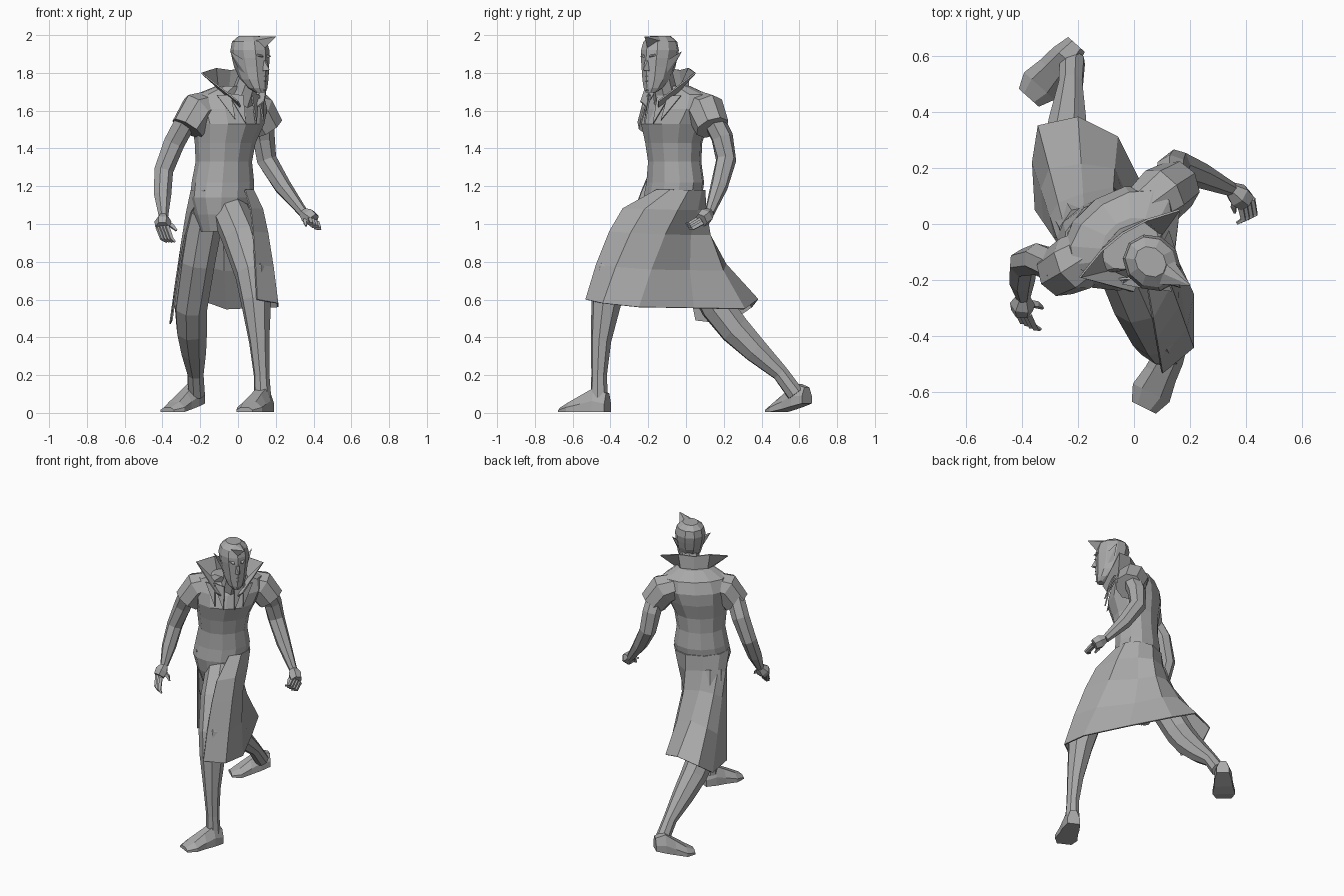
import bpy, bmesh
from math import sin, cos, radians, pi
from mathutils import Vector

if "Cube" in bpy.data.objects:
    bpy.data.objects.remove(bpy.data.objects["Cube"])

grey = bpy.data.materials.new("plain grey")
grey.use_nodes = True
grey.diffuse_color = (0.4, 0.4, 0.4, 1)
grey.node_tree.nodes["Principled BSDF"].inputs["Base Color"].default_value = (0.4, 0.4, 0.4, 1)


def rings_object(name, rings, closed=True, thick=0):
    """Skin a list of point rings (or open strips) with flat quads."""
    bm = bmesh.new()
    rows = [[bm.verts.new(p) for p in ring] for ring in rings]
    n = len(rows[0])
    for a, b in zip(rows, rows[1:]):
        for i in range(n if closed else n - 1):
            j = (i + 1) % n
            bm.faces.new((a[i], a[j], b[j], b[i]))
    if closed:
        bm.faces.new(rows[0])
        bm.faces.new(rows[-1])
    bmesh.ops.recalc_face_normals(bm, faces=bm.faces)
    mesh = bpy.data.meshes.new(name)
    bm.to_mesh(mesh)
    bm.free()
    mesh.materials.append(grey)
    ob = bpy.data.objects.new(name, mesh)
    bpy.context.collection.objects.link(ob)
    if thick:
        mod = ob.modifiers.new("cloth thickness", "SOLIDIFY")
        mod.thickness = thick
        mod.offset = 0


def local(origin, yaw, lat, fwd, z):
    """Point from sideways and forward offsets in a turned frame."""
    a = radians(yaw)
    return Vector((origin[0] + lat * cos(a) + fwd * sin(a),
                   origin[1] + lat * sin(a) - fwd * cos(a), z))


def oval(origin, yaw, a, b, z, n=12):
    return [local(origin, yaw, a * sin(2 * pi * i / n), b * cos(2 * pi * i / n), z) for i in range(n)]


def tube(name, path, radii, sides=7, ref=(0.83, 0.55, 0)):
    pts = [Vector(p) for p in path]
    rings = []
    for i, p in enumerate(pts):
        t = (pts[min(i + 1, len(pts) - 1)] - pts[max(i - 1, 0)]).normalized()
        u = t.cross(Vector(ref)).normalized()
        v = t.cross(u)
        rings.append([p + radii[i] * (u * cos(2 * pi * k / sides) + v * sin(2 * pi * k / sides))
                      for k in range(sides)])
    rings_object(name, rings)


def plate(name, pts):
    """Thin cloth point."""
    mesh = bpy.data.meshes.new(name)
    mesh.from_pydata(pts, [], [range(len(pts))])
    mesh.materials.append(grey)
    ob = bpy.data.objects.new(name, mesh)
    bpy.context.collection.objects.link(ob)
    ob.modifiers.new("cloth thickness", "SOLIDIFY").thickness = 0.008


# Torso: x, y, half width, half depth, height
YAW = 34
torso = [(-.1, -.085, .1, .09, .96), (-.095, -.08, .14, .13, 1.05), (-.085, -.07, .178, .146, 1.14),
         (-.08, -.057, .174, .145, 1.22), (-.075, -.06, .155, .136, 1.33), (-.068, -.065, .168, .145, 1.43),
         (-.052, -.06, .2, .17, 1.53), (-.05, -.04, .225, .155, 1.61), (-.045, -.03, .205, .12, 1.685),
         (-.015, -.07, .11, .085, 1.73)]
rings_object("torso", [oval((x, y), YAW, a, b, z) for x, y, a, b, z in torso])

# Coat skirt: hem point, waist angle, flare curve and inward pinch for each pleat
hem = [((.10, -.53, .60), 14, .42, 0), ((.21, -.44, .58), 42, .55, 0), ((.21, -.25, .56), 78, .9, .03),
       ((.075, .04, .555), 112, 1, .085), ((-.06, .31, .55), 147, 1.9, .01), ((-.2, .38, .6), 185, 1.9, 0),
       ((-.34, .35, .56), 220, 1.35, 0), ((-.36, .22, .47), 255, .85, 0), ((-.35, .05, .49), 298, .5, 0)]
inward = Vector((-.83, -.56, 0))
strips = []
for t in (0, .17, .38, .68, 1):
    row = []
    for h, ang, curve, pinch in hem:
        a = radians(ang)
        top = local((-.081, -.06), YAW, .18 * sin(a), .149 * cos(a), 1.18)
        p = top.lerp(Vector(h), t ** curve if t else 0) + inward * pinch * sin(pi * t) ** 2
        p.z = top.z + (h[2] - top.z) * t
        row.append(p)
    strips.append(row)
rings_object("coat_skirt", strips, closed=False, thick=.008)

# Short flared sleeves
for name, inner, mid, end in (
        ("right_sleeve", (-.13, -.09, 1.625), (-.21, -.14, 1.6), (-.268, -.172, 1.505)),
        ("left_sleeve", (.03, .05, 1.625), (.1, .105, 1.6), (.155, .14, 1.51))):
    tube(name, [inner, mid, end], [.085, .104, .092], 8, (.55, -.83, 0))

# Arms
tube("left_arm", [(.13, .13, 1.58), (.135, .19, 1.46), (.15, .212, 1.34), (.235, .175, 1.2), (.345, .125, 1.06)],
     [.06, .06, .055, .047, .026])
tube("right_arm", [(-.26, -.16, 1.58), (-.34, -.125, 1.43), (-.395, -.14, 1.28), (-.40, -.2, 1.15), (-.395, -.26, 1.04)],
     [.06, .058, .052, .047, .026])


def hand(side, wrist, palm, tip, spread, thumb):
    """Palm with four curled fingers and a thumb."""
    w, k, e, s = Vector(wrist), Vector(palm), Vector(tip), Vector(spread)
    tube(side + "_palm", [w, w.lerp(k, .5), k], [.027, .045, .038], 6)
    for i in range(4):
        o = s * (i - 1.5)
        bend = k.lerp(e, .55) + (k - w) * .35
        tube(f"{side}_finger_{i + 1}", [k + o, bend + o, e + o * .9], [.014, .012, .006], 4, s)
    tube(side + "_thumb", [w.lerp(k, .4), w.lerp(k, .7) + Vector(thumb) * .7, k + Vector(thumb)],
         [.017, .014, .006], 4, s)


hand("left", (.345, .125, 1.06), (.40, .08, 1.02), (.385, .01, .99), (.014, .006, -.009), (-.04, -.04, -.03))
hand("right", (-.395, -.26, 1.04), (-.40, -.31, .985), (-.355, -.365, .905), (.016, -.008, 0), (.075, .01, -.02))

# Legs
tube("left_leg", [(-.04, -.13, 1.06), (.02, -.27, .92), (.075, -.385, .74), (.095, -.42, .6), (.112, -.45, .38),
                  (.125, -.46, .2), (.13, -.46, .08)], [.1, .103, .093, .083, .055, .042, .047], 8)
tube("right_leg", [(-.17, -.03, 1.06), (-.215, .04, .8), (-.25, .165, .56), (-.245, .26, .44), (-.235, .37, .33),
                   (-.225, .5, .21), (-.22, .58, .1)], [.1, .095, .09, .085, .07, .045, .047], 8)


def foot(name, heel, toe, lift):
    """Wedge shaped foot: distance along, half width and top, on a raised sole."""
    h, t = Vector((*heel, 0)), Vector((*toe, 0))
    side = (t - h).normalized().cross(Vector((0, 0, 1)))
    rings = []
    for d, w, top in ((0, .04, .1), (.25, .055, .13), (.5, .06, .095), (.78, .073, .055), (1, .048, .025)):
        c, low = h.lerp(t, d), max(0.005, lift * (1 - d / .8))
        shape = ((-1, 0), (1, 0), (1, .45), (.5, 1), (-.5, 1), (-1, .45))
        rings.append([c + side * w * s + Vector((0, 0, low + (top - low * .3) * f)) for s, f in shape])
    rings_object(name, rings)


foot("left_foot", (.155, -.415), (.035, -.655), 0)
foot("right_foot", (-.205, .64), (-.375, .45), .05)

# Neck and head: forward shift, half width, half depth, height
tube("neck", [(.0, -.09, 1.62), (.035, -.11, 1.7), (.07, -.13, 1.8)], [.08, .065, .06], 8)
SKULL, TURN = (.063, -.138), 49
head = [(.075, .026, .025, 1.695), (.055, .053, .05, 1.72), (.03, .072, .078, 1.765), (.012, .084, .098, 1.83),
        (.006, .093, .105, 1.88), (.0, .097, .108, 1.92), (-.003, .086, .097, 1.965), (-.005, .05, .06, 1.995)]
rings_object("head", [oval(local(SKULL, TURN, 0, f, 0), TURN, a, b, z, 10) for f, a, b, z in head])


def spike(name, base, tip):
    """Pointed form from a polygon base to a single tip, in head space."""
    rings_object(name, [[local(SKULL, TURN, *p) for p in base],
                        [local(SKULL, TURN, *tip).lerp(local(SKULL, TURN, *p), .02) for p in base]])


# Swept hair peak, nose, chin, ears and brows
spike("hair_peak", [(-.06, .045, 1.965), (0, .1, 1.93), (.06, .045, 1.965), (.03, -.03, 1.993), (-.03, -.03, 1.993)],
      (.03, .16, 1.993))
spike("nose", [(-.02, .095, 1.81), (.02, .095, 1.81), (.012, .1, 1.88), (-.012, .1, 1.88)], (0, .138, 1.815))
spike("chin", [(-.03, .06, 1.735), (.03, .06, 1.735), (.02, .07, 1.695), (-.02, .07, 1.695)], (0, .112, 1.708))
for side, s in (("left", 1), ("right", -1)):
    spike(side + "_ear", [(s * .07, .035, 1.79), (s * .09, .035, 1.87), (s * .09, -.02, 1.88), (s * .08, -.01, 1.82)],
          (s * .128, -.03, 1.915))
    spike(side + "_brow", [(s * .015, .095, 1.88), (s * .07, .06, 1.895), (s * .07, .06, 1.915), (s * .015, .095, 1.9)],
          (s * .03, .122, 1.885))
    spike(side + "_cheek", [(s * .02, .09, 1.85), (s * .078, .045, 1.86), (s * .066, .045, 1.79), (s * .025, .085, 1.8)],
          (s * .052, .088, 1.84))
for name, z in (("upper_lip", 1.775), ("lower_lip", 1.75)):
    spike(name, [(-.035, .07, z), (.035, .07, z), (.03, .07, z + .015), (-.03, .07, z + .015)], (0, .116, z + .007))

# Standing collar: lower and upper edges, mirrored about the spine
NECK = (-.015, -.07)
low = [(.055, .13, 1.62), (.11, .04, 1.7), (.085, -.04, 1.725), (0, -.06, 1.725)]
high = [(.085, .15, 1.65), (.215, .0, 1.8), (.1, -.035, 1.825), (0, -.045, 1.815)]
edges = [[local(NECK, YAW, *p) for p in half + [(-x, f, z) for x, f, z in half[-2::-1]]] for half in (low, high)]
rings_object("collar", edges, closed=False, thick=.008)

# Pointed lapels on the chest
for side, s in (("left", 1), ("right", -1)):
    for i, pts in enumerate((((.1, .08, 1.69), (.03, .12, 1.68), (.035, .152, 1.53)),
                             ((.15, .05, 1.68), (.09, .095, 1.68), (.09, .138, 1.55)))):
        plate(f"{side}_lapel_{i + 1}", [local(NECK, YAW, s * x, f, z) for x, f, z in pts])
